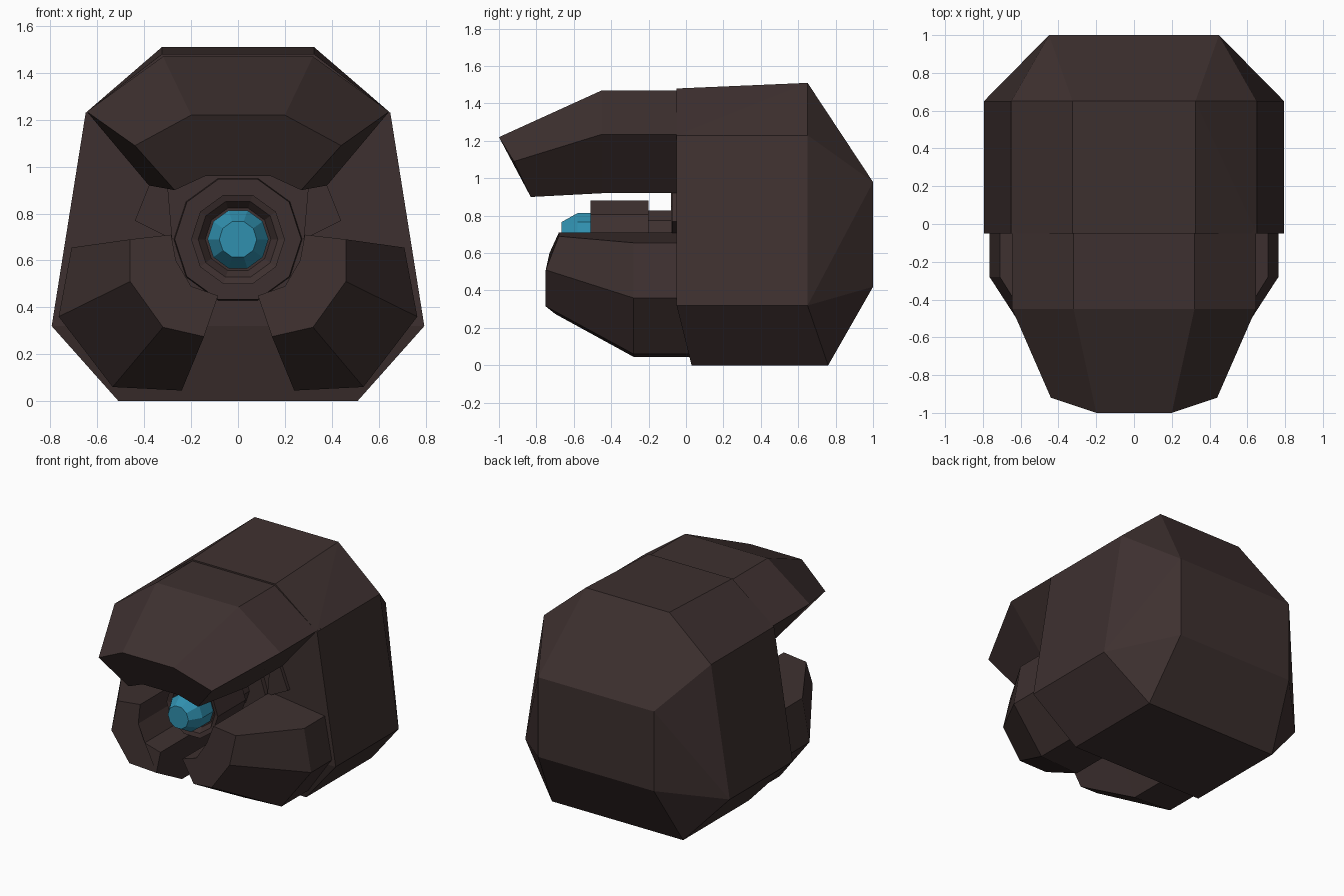
import bpy, bmesh, math

if "Cube" in bpy.data.objects:
    bpy.data.objects.remove(bpy.data.objects["Cube"], do_unlink=True)


def material(name, rgb):
    m = bpy.data.materials.new(name)
    m.use_nodes = True
    m.diffuse_color = (*rgb, 1)
    m.node_tree.nodes["Principled BSDF"].inputs["Base Color"].default_value = (*rgb, 1)
    return m


BROWN = material("dark brown", (0.048, 0.030, 0.029))
BLUE = material("lens blue", (0.030, 0.28, 0.43))


def finish(name, bm, mat):
    bmesh.ops.recalc_face_normals(bm, faces=bm.faces)
    me = bpy.data.meshes.new(name)
    bm.to_mesh(me)
    bm.free()
    me.materials.append(mat)
    ob = bpy.data.objects.new(name, me)
    bpy.context.collection.objects.link(ob)
    return ob


def loft(name, sections, mat):
    """Bridge closed rings of equal length and cap both ends."""
    bm = bmesh.new()
    rings = [[bm.verts.new(p) for p in s] for s in sections]
    n = len(rings[0])
    for a, b in zip(rings, rings[1:]):
        for i in range(n):
            j = (i + 1) % n
            bm.faces.new((a[i], a[j], b[j], b[i]))
    bm.faces.new(rings[0])
    bm.faces.new(rings[-1])
    return finish(name, bm, mat)


def both_sides(half):
    return half + [(-x, y, z) for x, y, z in reversed(half)]


def turned(name, profile, mat, sides=10, height=0.69):
    """Low-sided turned part along y from (radius, y) pairs."""
    angles = [2 * math.pi * i / sides for i in range(sides)]
    return loft(name, [[(r * math.cos(a), y, height + r * math.sin(a)) for a in angles]
                       for r, y in profile], mat)


# Main body: faceted hull
half = [(0.325, -0.05, 1.48), (0.65, -0.05, 1.23), (0.795, -0.05, 0.32), (0.51, 0.03, 0),
        (0.325, 0.65, 1.51), (0.65, 0.65, 1.23), (0.795, 0.65, 0.32), (0.51, 0.76, 0),
        (0.45, 1, 0.98), (0.45, 1, 0.42)]
bm = bmesh.new()
for p in both_sides(half):
    bm.verts.new(p)
bmesh.ops.convex_hull(bm, input=bm.verts)
bmesh.ops.dissolve_limit(bm, angle_limit=0.02, verts=bm.verts, edges=bm.edges)
finish("body", bm, BROWN)

# Overhanging brow
brow = [(0.32, 1.47), (0.645, 1.235), (0.38, 0.92), (0.14, 0.96)]
tip = [(0.2, -1, 1.22), (0.44, -0.92, 1.09), (0.27, -0.83, 0.9), (0.14, -0.86, 0.96)]
loft("brow", [both_sides([(x, y, z) for x, z in brow]) for y in (0, -0.45)]
     + [both_sides(tip)], BROWN)

# Paired cheeks, cut away on the inside around the lens socket
inner = [(0.085, 0.45), (0.2, 0.49), (0.265, 0.6), (0.285, 0.71)]
outer = [(0.71, 0.655), (0.765, 0.36), (0.535, 0.06), (0.24, 0.045)]
front = [(0.46, -0.68, 0.69), (0.46, -0.75, 0.51), (0.32, -0.75, 0.315), (0.145, -0.7, 0.275)]
inner_y = (-0.74, -0.75, -0.73, -0.68)
for side, s in (("left", 1), ("right", -1)):
    rings = [[(s * x, y, z) for x, z in outer + inner] for y in (0.03, -0.28)]
    rings.append([(s * x, y, z) for x, y, z in front]
                 + [(s * x, y, z) for (x, z), y in zip(inner, inner_y)])
    loft(side + "_cheek", rings, BROWN)

# Lens assembly
turned("socket_plate", [(0.28, 0), (0.27, -0.08)], BROWN)
turned("lens_neck", [(0.145, -0.05), (0.145, -0.22)], BROWN)
turned("lens_housing", [(0.2, -0.2), (0.2, -0.51), (0.17, -0.5), (0.14, -0.46)], BROWN)
turned("lens", [(0.13, -0.44), (0.13, -0.58), (0.08, -0.665)], BLUE)

# Small brackets flanking the socket
for side, s in (("left", 1), ("right", -1)):
    loft(side + "_bracket", [[(s * 0.3, y, 0.92), (s * 0.38, y, 0.92),
                              (s * 0.44, y, 0.77), (s * 0.28, y, 0.69)]
                             for y in (0, -0.075)], BROWN)
